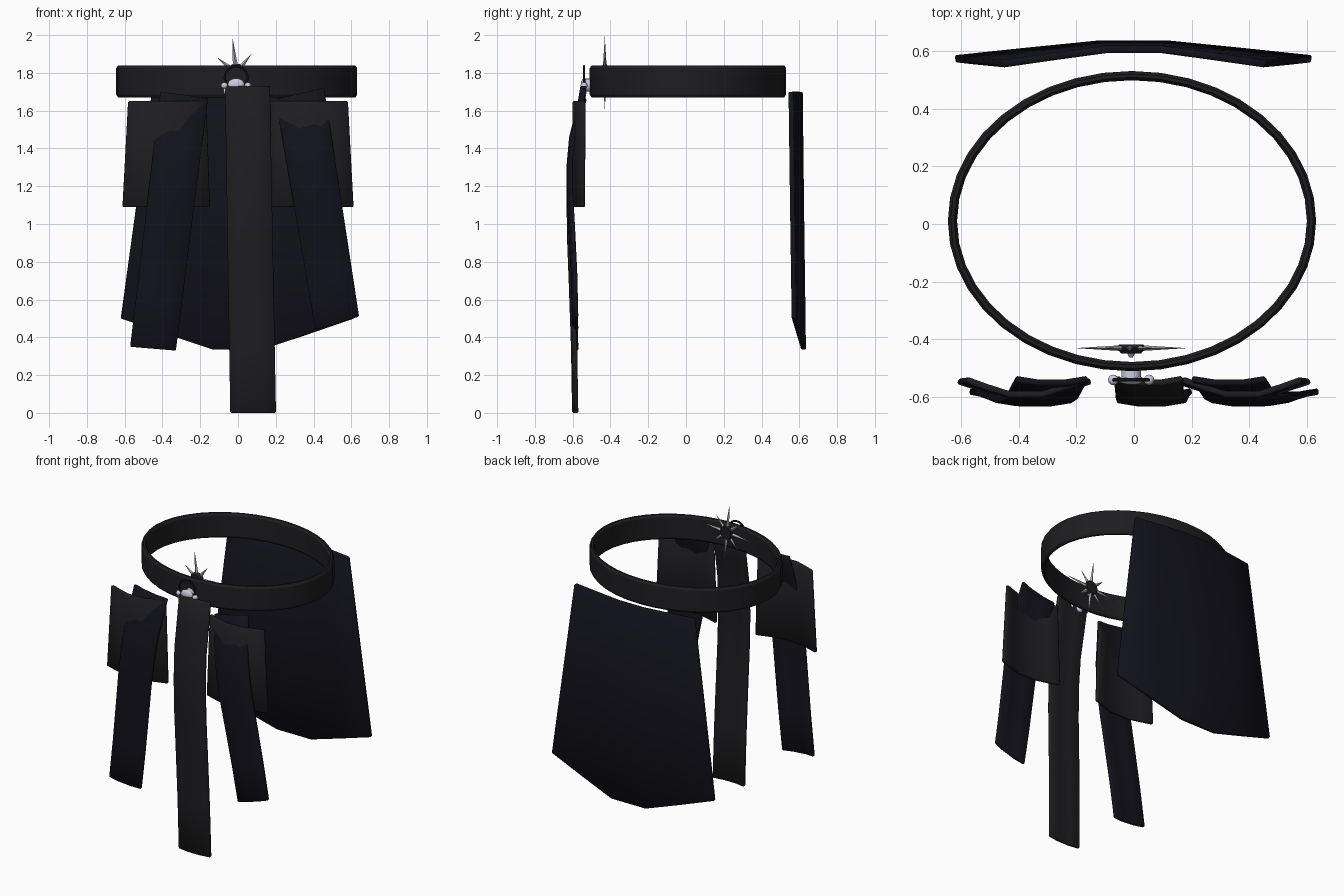
import bpy, bmesh
from math import sin, cos, pi, radians
from mathutils import Matrix, Vector

if "Cube" in bpy.data.objects:
    bpy.data.objects.remove(bpy.data.objects["Cube"])


def material(name, rgb):
    m = bpy.data.materials.new(name)
    m.diffuse_color = (*rgb, 1)
    m.use_nodes = True
    m.node_tree.nodes["Principled BSDF"].inputs["Base Color"].default_value = m.diffuse_color
    return m


LEATHER = material("leather", (0.013, 0.012, 0.014))
CLOTH = material("dark_cloth", (0.006, 0.006, 0.011))
STEEL = material("steel", (0.42, 0.42, 0.42))
SILVER = material("silver", (0.6, 0.6, 0.75))


def finish(name, bm, mat, angle=30):
    bmesh.ops.recalc_face_normals(bm, faces=bm.faces[:])
    me = bpy.data.meshes.new(name)
    bm.to_mesh(me)
    bm.free()
    ob = bpy.data.objects.new(name, me)
    bpy.context.collection.objects.link(ob)
    me.materials.append(mat)
    bpy.ops.object.select_all(action='DESELECT')
    ob.select_set(True)
    bpy.context.view_layer.objects.active = ob
    bpy.ops.object.shade_smooth_by_angle(angle=radians(angle))
    return ob


def panel(name, top, bottom, cols, rows, thick, mat):
    """Bent sheet. top/bottom: (x, z) of left and right corners.
    cols: (u, y offset, z offset at bottom); rows: (v down from top, y)."""
    tl, tr, bl, br = (Vector(p) for p in (*top, *bottom))
    bm = bmesh.new()
    grid = []
    for v, y in rows:
        line = []
        for u, dy, dz in cols:
            p = tl.lerp(tr, u).lerp(bl.lerp(br, u), v)
            line.append(bm.verts.new((p.x, y + dy, p.y + dz * v)))
        grid.append(line)
    for a, b in zip(grid, grid[1:]):
        for i in range(len(a) - 1):
            bm.faces.new((a[i], a[i + 1], b[i + 1], b[i]))
    ob = finish(name, bm, mat)
    s = ob.modifiers.new("thickness", 'SOLIDIFY')
    s.thickness, s.offset = thick, 0
    b = ob.modifiers.new("edge", 'BEVEL')
    b.width, b.segments, b.angle_limit = 0.005, 1, radians(50)
    return ob


def lathe_ring(name, profile, n, place, mat):
    """Closed profile swept around; place(angle, offset, height) -> point."""
    bm = bmesh.new()
    rings = [[bm.verts.new(place(2 * pi * i / n, *p)) for p in profile]
             for i in range(n)]
    k = len(profile)
    for i in range(n):
        a, b = rings[i], rings[(i + 1) % n]
        for j in range(k):
            bm.faces.new((a[j], b[j], b[(j + 1) % k], a[(j + 1) % k]))
    return finish(name, bm, mat)


def ball(name, loc, scale, mat):
    bm = bmesh.new()
    bmesh.ops.create_uvsphere(bm, u_segments=16, v_segments=10, radius=1,
                              matrix=Matrix.Translation(loc) @ Matrix.Diagonal((*scale, 1)))
    return finish(name, bm, mat, 60)


def rod(name, x, z, y0, y1, r0, r1, mat, n=16):
    """Cone or cylinder along y, radius r0 at y0 and r1 at y1."""
    bm = bmesh.new()
    m = Matrix.Translation((x, (y0 + y1) / 2, z)) @ Matrix.Rotation(-pi / 2, 4, 'X')
    bmesh.ops.create_cone(bm, cap_ends=True, segments=n, radius1=r0, radius2=r1,
                          depth=y1 - y0, matrix=m)
    return finish(name, bm, mat)


# Belt: oval band with chamfered rims
lathe_ring("belt", [(0, 1.685), (0, 1.825), (-0.01, 1.84), (-0.022, 1.84),
                    (-0.032, 1.825), (-0.032, 1.685), (-0.022, 1.67), (-0.01, 1.67)],
           40, lambda a, r, z: (-0.007 + (0.638 + r) * cos(a), 0.01 + (0.52 + r) * sin(a), z),
           LEATHER)

# Back skirt panel with pointed-off lower edge
panel("back_panel", ((-0.455, 1.70), (0.455, 1.70)), ((-0.62, 0.5), (0.615, 0.5)),
      [(0, -0.05, 0), (0.2, -0.024, -0.085), (0.395, 0, -0.165),
       (0.605, 0, -0.165), (0.8, -0.024, -0.085), (1, -0.05, 0)],
      [(0, 0.605), (0.5, 0.613), (1, 0.622)], 0.026, CLOTH)

# Hip plates left and right
HIP = [(0, 0.05, 0), (0.17, 0.025, 0), (0.36, 0, 0), (0.64, 0, 0), (0.83, 0.025, 0), (1, 0.05, 0)]
for side, s in (("left", -1), ("right", 1)):
    outer_t, inner_t = (s * 0.58, 1.65), (s * 0.17, 1.65)
    outer_b, inner_b = (s * 0.61, 1.09), (s * 0.15, 1.09)
    top, bot = (outer_t, inner_t), (outer_b, inner_b)
    if s > 0:
        top, bot = top[::-1], bot[::-1]
    panel(side + "_hip_plate", top, bot, HIP, [(0, -0.59), (0.5, -0.592), (1, -0.594)],
          0.022, LEATHER)

# Hanging strips, bowed outward
STRIP = [(0, 0.012, 0), (0.3, 0, 0), (0.7, 0, 0), (1, 0.012, 0)]
BOW = [(0, -0.548), (0.1, -0.577), (0.2, -0.608), (0.32, -0.621), (0.45, -0.62),
       (0.6, -0.61), (0.8, -0.598), (1, -0.592)]
panel("centre_strip", ((-0.068, 1.73), (0.168, 1.73)), ((-0.04, 0.0), (0.2, 0.0)),
      STRIP, BOW, 0.022, LEATHER)
panel("left_strip", ((-0.41, 1.70), (-0.16, 1.665)), ((-0.57, 0.35), (-0.33, 0.33)),
      STRIP, BOW, 0.022, CLOTH)
panel("right_strip", ((0.2, 1.66), (0.455, 1.72)), ((0.41, 0.44), (0.64, 0.51)),
      STRIP, BOW, 0.022, CLOTH)

# Spiked star behind the belt: alternating long and short ridged points
CX, CZ, SY = -0.01, 1.8, -0.43
bm = bmesh.new()
rim = []
for i in range(16):
    a = radians(6) + i * pi / 8
    r = 0.036 if i % 2 else (0.13 if i % 4 else 0.195)
    rim.append(bm.verts.new((CX + r * cos(a), SY, CZ + r * sin(a))))
for y in (SY - 0.012, SY + 0.012):
    hub = bm.verts.new((CX, y, CZ))
    for i in range(16):
        bm.faces.new((rim[i], rim[(i + 1) % 16], hub))
finish("star_spikes", bm, STEEL, 10)
rod("star_hub_back", CX, CZ, SY, SY + 0.013, 0.05, 0.042, LEATHER)
rod("star_hub_front", CX, CZ, SY - 0.018, SY, 0.035, 0.05, LEATHER)
rod("star_pin", CX, 1.76, -0.462, -0.445, 0.006, 0.016, STEEL)

# Buckle ornament on the belt front
lathe_ring("buckle_ring", [(0.006 * cos(t * pi / 4), 0.006 * sin(t * pi / 4)) for t in range(8)],
           28, lambda a, r, h: (CX + (0.06 + r) * cos(a), -0.54 + h, 1.775 + (0.06 + r) * sin(a)),
           LEATHER)
rod("buckle_post", CX, 1.735, -0.545, -0.49, 0.034, 0.034, SILVER)
ball("buckle_boss", (CX, -0.54, 1.737), (0.045, 0.017, 0.034), SILVER)
ball("buckle_boss_lower", (CX, -0.54, 1.70), (0.024, 0.013, 0.026), SILVER)
for side, s in (("left", -1), ("right", 1)):
    ball(side + "_buckle_knob", (CX + s * 0.062, -0.54, 1.733), (0.018, 0.018, 0.017), SILVER)
    ball(side + "_buckle_drop", (CX + s * 0.059, -0.54, 1.706), (0.009, 0.009, 0.02), SILVER)
